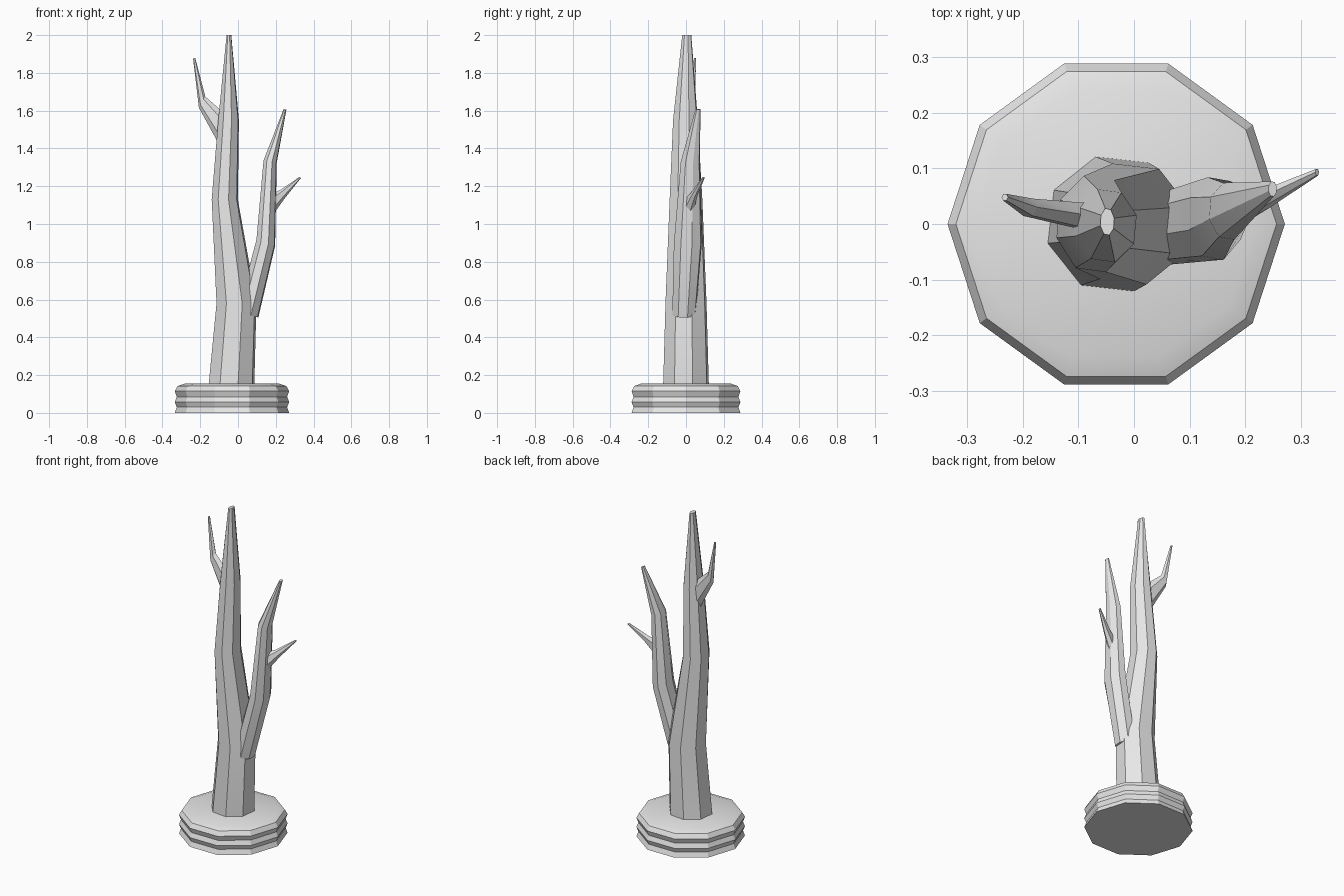
import bpy
import bmesh
from math import cos, sin, radians, tau

if "Cube" in bpy.data.objects:
    bpy.data.objects.remove(bpy.data.objects["Cube"], do_unlink=True)

grey = bpy.data.materials.new("plain_grey")
grey.use_nodes = True
GREY = (0.8, 0.8, 0.8, 1)
grey.diffuse_color = GREY
grey.node_tree.nodes["Principled BSDF"].inputs["Base Color"].default_value = GREY


def loft(name, rings, sides, phase=0):
    """Skin rings of (x, y, z, half width, half depth, tilt in the xz plane)."""
    bm = bmesh.new()
    loops = []
    for x, y, z, wide, deep, tilt in rings:
        t = radians(tilt)
        loop = []
        for i in range(sides):
            a = radians(phase) + tau * i / sides
            u, v = wide * cos(a), deep * sin(a)
            loop.append(bm.verts.new((x + u * cos(t), y + v, z + u * sin(t))))
        loops.append(loop)
    for low, high in zip(loops, loops[1:]):
        for i in range(sides):
            j = (i + 1) % sides
            bm.faces.new((low[i], low[j], high[j], high[i]))
    bm.faces.new(loops[0][::-1])
    bm.faces.new(loops[-1])
    bmesh.ops.recalc_face_normals(bm, faces=bm.faces)
    mesh = bpy.data.meshes.new(name)
    bm.to_mesh(mesh)
    bm.free()
    mesh.materials.append(grey)
    obj = bpy.data.objects.new(name, mesh)
    bpy.context.collection.objects.link(obj)
    bpy.ops.object.select_all(action="DESELECT")
    obj.select_set(True)
    bpy.context.view_layer.objects.active = obj
    bpy.ops.object.shade_smooth_by_angle(angle=radians(30))
    return obj


# Ten-sided plinth with two shallow grooves and a rounded top
plinth = [(0.303, 0), (0.292, 0.03), (0.303, 0.057), (0.292, 0.085),
          (0.303, 0.115), (0.288, 0.142), (0.25, 0.155)]
loft("base", [(-0.032, 0, z, r, r, 0) for r, z in plinth], 10)

# Main trunk, bending and tapering to a narrow tip
loft("trunk", [
    (-0.035, 0, 0.14, 0.126, 0.126, 0),
    (-0.008, 0, 0.58, 0.11, 0.113, 0),
    (-0.07, 0, 1.13, 0.072, 0.09, 0),
    (-0.05, -0.003, 1.55, 0.057, 0.068, 0),
    (-0.048, 0.004, 2.0, 0.013, 0.025, 0)], 8, 16)

# Large side branch
loft("large_branch", [
    (0.052, -0.01, 0.52, 0.06, 0.065, -15),
    (0.147, 0.01, 0.9, 0.054, 0.077, -18),
    (0.17, 0.023, 1.33, 0.037, 0.053, -10),
    (0.249, 0.063, 1.607, 0.008, 0.014, -15)], 8, 16)

# Twig on the large branch
loft("left_twig", [
    (0.185, 0.02, 1.11, 0.05, 0.028, -80),
    (0.237, 0.045, 1.16, 0.024, 0.018, -55),
    (0.329, 0.093, 1.246, 0.005, 0.007, -45)], 6)

# Twig high on the trunk
loft("right_twig", [
    (-0.075, 0.012, 1.49, 0.085, 0.028, 78),
    (-0.19, 0.03, 1.645, 0.034, 0.018, 60),
    (-0.232, 0.048, 1.877, 0.006, 0.007, 15)], 6)
